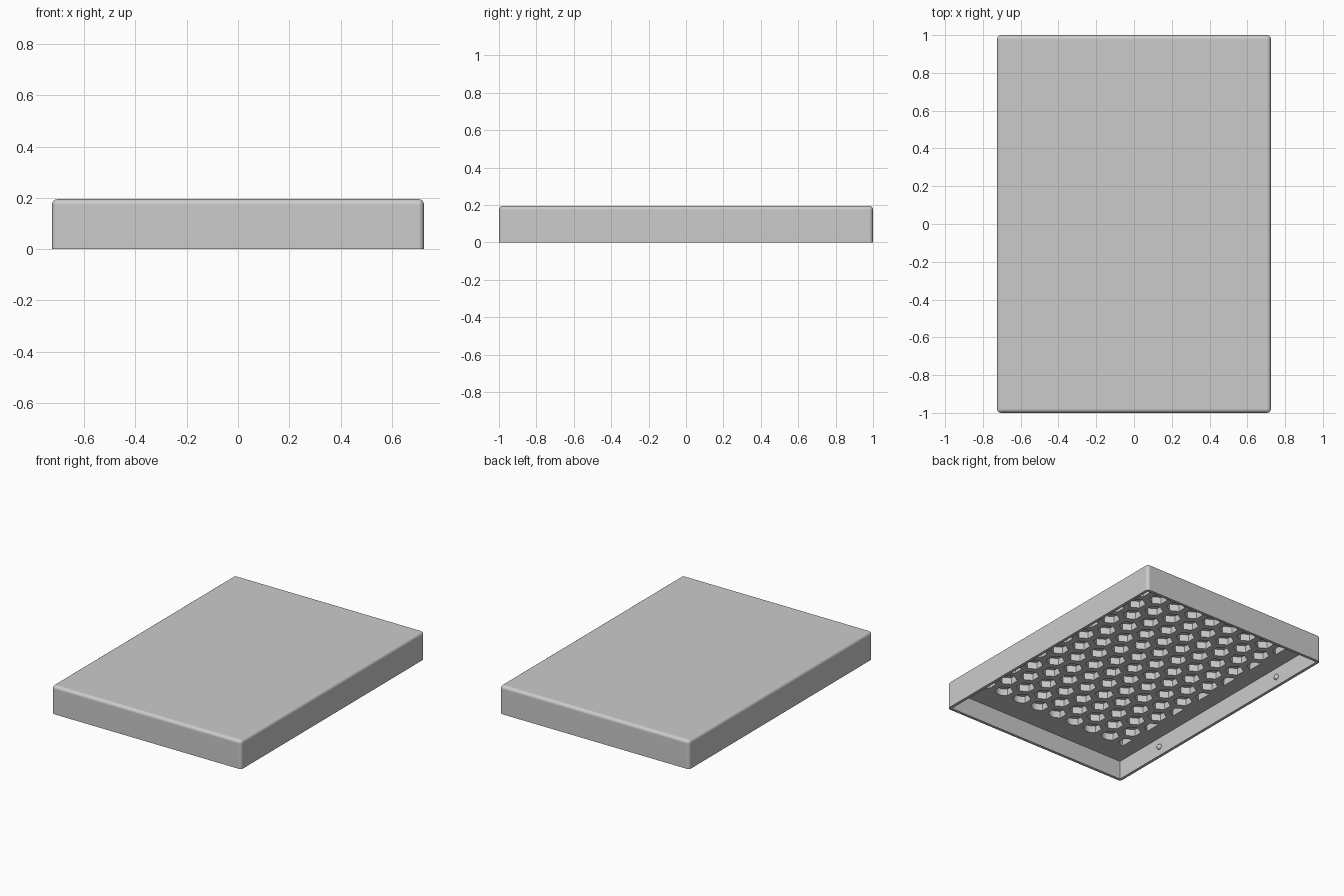
import bpy, bmesh, math
from mathutils import Matrix, Vector

HALF_X, HALF_Y, TOP = 0.725, 1.0, 0.195
WALL, CEILING, POCKET_TOP = 0.02, 0.13, 0.178
FIELD_X, FIELD_Y = 0.59, 0.82
PITCH, CELL_RADIUS = 0.148, 0.06

cube = bpy.data.objects.get("Cube")
if cube:
    bpy.data.objects.remove(cube)

grey = bpy.data.materials.new("plain grey")
grey.use_nodes = True
colour = (0.6, 0.6, 0.6, 1)
grey.diffuse_color = colour
grey.node_tree.nodes["Principled BSDF"].inputs["Base Color"].default_value = colour


def make_object(name, bm):
    bmesh.ops.recalc_face_normals(bm, faces=bm.faces[:])
    mesh = bpy.data.meshes.new(name)
    bm.to_mesh(mesh)
    bm.free()
    mesh.materials.append(grey)
    obj = bpy.data.objects.new(name, mesh)
    bpy.context.collection.objects.link(obj)
    return obj


def box(half_x, half_y, low, high):
    bm = bmesh.new()
    place = Matrix.Translation((0, 0, (low + high) / 2))
    size = Matrix.Diagonal((2 * half_x, 2 * half_y, high - low, 1))
    bmesh.ops.create_cube(bm, size=1, matrix=place @ size)
    return bm


def activate(obj):
    bpy.ops.object.select_all(action='DESELECT')
    obj.select_set(True)
    bpy.context.view_layer.objects.active = obj


def cut(obj, cutter):
    mod = obj.modifiers.new("cut", 'BOOLEAN')
    mod.operation = 'DIFFERENCE'
    mod.solver = 'EXACT'
    mod.object = cutter
    activate(obj)
    bpy.ops.object.modifier_apply(modifier=mod.name)
    bpy.data.objects.remove(cutter)


# Lid body: all edges rounded except the bottom rim
bm = box(HALF_X, HALF_Y, 0, TOP)
edges = [e for e in bm.edges if max(v.co.z for v in e.verts) > TOP / 2]
bmesh.ops.bevel(bm, geom=edges, offset=0.022, segments=4, profile=0.5, affect='EDGES')
lid = make_object("lid", bm)

# Hollow underside
cut(lid, make_object("cavity_cutter", box(HALF_X - WALL, HALF_Y - WALL, -0.1, CEILING)))

# Honeycomb pockets, trimmed to a rectangular field
bm = bmesh.new()
row_step = PITCH * math.sqrt(3) / 2
for row in range(-7, 8):
    for col in range(-5, 6):
        centre = ((col + 0.5 * (row % 2)) * PITCH, row * row_step, CEILING - 0.02)
        bmesh.ops.create_circle(bm, cap_ends=True, segments=6, radius=CELL_RADIUS,
                                matrix=Matrix.Translation(centre))
for side in (Vector((1, 0, 0)), Vector((0, 1, 0))):
    for sign in (-1, 1):
        limit = Vector((side.x * FIELD_X, side.y * FIELD_Y, 0)) * sign
        bmesh.ops.bisect_plane(bm, geom=bm.verts[:] + bm.edges[:] + bm.faces[:],
                               plane_co=limit, plane_no=side * sign, clear_outer=True)
grown = bmesh.ops.extrude_face_region(bm, geom=bm.faces[:], use_keep_orig=True)
for v in grown["geom"]:
    if isinstance(v, bmesh.types.BMVert):
        v.co.z = POCKET_TOP
cut(lid, make_object("honeycomb_cutter", bm))

# Smooth rounded edges, flat large faces
activate(lid)
bpy.ops.object.shade_smooth_by_angle(angle=math.radians(35))
weighted = lid.modifiers.new("even_shading", 'WEIGHTED_NORMAL')
weighted.keep_sharp = True

# Snap bumps on the inside of the long walls
for x_name, sx in (("left", 1), ("right", -1)):
    for y_name, sy in (("front", -1), ("back", 1)):
        bm = bmesh.new()
        spot = Matrix.Translation((sx * (HALF_X - WALL), sy * 0.585, 0.063))
        bmesh.ops.create_uvsphere(bm, u_segments=20, v_segments=12, radius=0.019, matrix=spot)
        bump = make_object(f"{y_name}_{x_name}_snap_bump", bm)
        activate(bump)
        bpy.ops.object.shade_smooth_by_angle()
